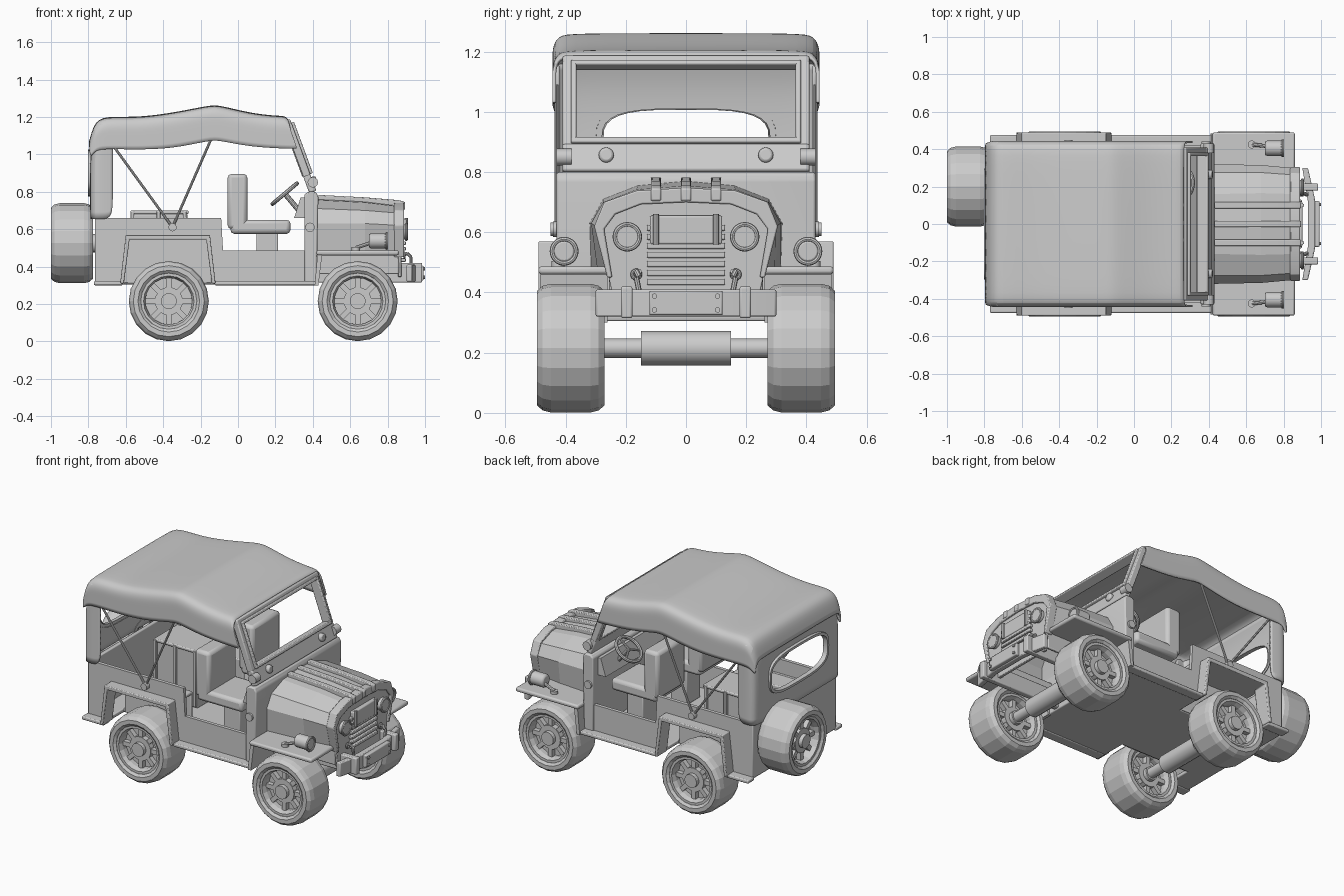
import bpy, bmesh, math
from mathutils import Matrix, Vector

if "Cube" in bpy.data.objects:
    bpy.data.objects.remove(bpy.data.objects["Cube"])

def finish(bm, name, M=None, bevel=0):
    bmesh.ops.recalc_face_normals(bm, faces=bm.faces)
    me = bpy.data.meshes.new(name)
    bm.to_mesh(me)
    bm.free()
    ob = bpy.data.objects.new(name, me)
    bpy.context.collection.objects.link(ob)
    if M is not None:
        ob.matrix_world = M
    if bevel:
        b = ob.modifiers.new("bevel", "BEVEL")
        b.width, b.segments = bevel, 2
    return ob

def prism(name, pts, axis, a, b, bevel=0, M=None):
    """Extrude a 2D outline along an axis (y: x,z / x: y,z / z: x,y)."""
    at = {'x': lambda p, d: (d, p[0], p[1]), 'y': lambda p, d: (p[0], d, p[1]),
          'z': lambda p, d: (p[0], p[1], d)}[axis]
    bm = bmesh.new()
    r0, r1 = ([bm.verts.new(at(p, d)) for p in pts] for d in (a, b))
    bm.faces.new(r0)
    bm.faces.new(r1)
    for i in range(len(pts)):
        j = (i + 1) % len(pts)
        bm.faces.new((r0[i], r0[j], r1[j], r1[i]))
    return finish(bm, name, M, bevel)

def box(name, x0, x1, y0, y1, z0, z1, bevel=0.006, M=None):
    return prism(name, [(x0, y0), (x1, y0), (x1, y1), (x0, y1)], 'z', z0, z1, bevel, M)

def rod(name, p0, p1, r, n=16, bevel=0):
    p0, p1 = Vector(p0), Vector(p1)
    d = p1 - p0
    bm = bmesh.new()
    bmesh.ops.create_cone(bm, cap_ends=True, segments=n, radius1=r, radius2=r, depth=d.length)
    M = Matrix.Translation((p0 + p1) / 2) @ d.to_track_quat('Z', 'Y').to_matrix().to_4x4()
    return finish(bm, name, M, bevel)

def lathe(bm, prof, n):
    """Spin a closed (radius, height) profile about z."""
    rings = [[bm.verts.new((r * math.cos(t), r * math.sin(t), h)) for r, h in prof]
             for t in (2 * math.pi * i / n for i in range(n))]
    for i in range(n):
        for k in range(len(prof)):
            l = (k + 1) % len(prof)
            a, b = rings[i], rings[(i + 1) % n]
            bm.faces.new((a[k], b[k], b[l], a[l]))

def loft(name, rows, cap=False):
    bm = bmesh.new()
    vs = [[bm.verts.new(p) for p in r] for r in rows]
    for a, b in zip(vs, vs[1:]):
        for k in range(len(a) - 1):
            bm.faces.new((a[k], a[k + 1], b[k + 1], b[k]))
    if cap:
        bm.faces.new(vs[0])
        bm.faces.new(vs[-1])
    return finish(bm, name)

def both(half):
    """Mirror a half outline (y >= 0, last point on y = 0) to a whole one."""
    return half + [(-y, z) for y, z in reversed(half[:-1])]

def ring(name, M, R, r, n=28):
    bm = bmesh.new()
    lathe(bm, [(R + r * math.cos(a), r * math.sin(a)) for a in (math.tau * k / 8 for k in range(8))], n)
    return finish(bm, name, M)

# wheels: tyre, rim ring, disc, spokes and hub in one mesh
def wheel(name, M):
    bm = bmesh.new()
    side = [(.214, .065), (.207, .093), (.19, .112), (.165, .112), (.15, .1), (.148, .08)]
    lathe(bm, side + [(r, -h) for r, h in reversed(side)], 20)
    lip = [(.15, .098), (.135, .098), (.125, .07), (.125, .03)]
    lathe(bm, lip + [(r, -h) for r, h in reversed(lip)], 20)
    for r, d in ((.13, .08), (.075, .15), (.042, .2)):
        bmesh.ops.create_cone(bm, cap_ends=True, segments=20, radius1=r, radius2=r, depth=d)
    for i in range(8):
        bmesh.ops.create_cube(bm, size=1, matrix=Matrix.Rotation(i * math.pi / 4, 4, 'Z')
                              @ Matrix.Translation((.1, 0, 0)) @ Matrix.Diagonal((.065, .028, .14, 1)))
    finish(bm, name, M)

for x, n in ((-.37, "rear"), (.64, "front")):
    for s in (-1, 1):
        wheel(n + "_wheel", Matrix.Translation((x, s * .383, .215)) @ Matrix.Rotation(-s * math.pi / 2, 4, 'X'))
    rod(n + "_axle", (x, -.3, .215), (x, .3, .215), .032)
    rod(n + "_axle_housing", (x, -.15, .215), (x, .15, .215), .057)
wheel("spare_wheel", Matrix.Translation((-.888, .2, .525)) @ Matrix.Rotation(-math.pi / 2, 4, 'Y'))
rod("spare_mount", (-.85, .2, .525), (-.75, .2, .525), .05)

# tub: floor, tail, cowl, dashboard
box("floor", -.76, .42, -.26, .26, .305, .33)
box("tail_floor", -.76, -.62, -.42, .42, .305, .33)
box("front_floor", -.13, .42, -.42, .42, .305, .33)
box("tail_panel", -.765, -.74, -.42, .42, .31, .66)
prism("cowl", [(.355, .305), (.355, .785), (.375, .8), (.415, .8), (.43, .775), (.42, .305)], 'y', -.43, .43, .008)
prism("dashboard", [(.3, .66), (.36, .66), (.36, .77), (.335, .77)], 'y', -.38, .38)

for s in (-1, 1):
    # tub sides, arches and running boards
    prism("tub_side", [(-.76, .31), (-.76, .66), (-.09, .66), (-.08, .485), (.36, .485), (.36, .31),
                       (-.13, .31), (-.16, .56), (-.59, .56), (-.62, .31)], 'y', s * .398, s * .42)
    prism("rear_fender", [(-.63, .31), (-.6, .57), (-.15, .57), (-.12, .31), (-.14, .31),
                          (-.17, .545), (-.58, .545), (-.61, .31)], 'y', s * .39, s * .49, .005)
    box("wheel_well_wall", -.61, -.14, s * .255, s * .27, .31, .56)
    box("wheel_well_top", -.61, -.14, s * .255, s * .41, .545, .565)
    box("running_board", -.125, .42, s * .41, s * .475, .3, .322)
    box("tail_step", -.77, -.615, s * .41, s * .475, .3, .322)
    # front fenders
    box("front_fender", .42, .86, s * .24, s * .49, .46, .487, .01)
    prism("fender_apron", [(.425, .465), (.41, .3), (.43, .3), (.45, .465)], 'y', s * .26, s * .485)
    box("inner_fender", .42, .86, s * .235, s * .255, .36, .5)
    box("frame_rail", .4, .985, s * .178, s * .216, .315, .42)
    # fender lamps
    rod("fender_lamp", (.70, s * .405, .537), (.8, s * .405, .537), .041, bevel=.012)
    ring("fender_lamp_rim", Matrix.Translation((.795, s * .405, .537)) @ Matrix.Rotation(math.pi / 2, 4, 'Y'), .04, .008)
    rod("lamp_stalk", (.63, s * .425, .5), (.72, s * .415, .53), .01, 8)
    rod("lamp_foot", (.63, s * .425, .48), (.63, s * .425, .505), .022, 12)
    # headlights
    rod("headlight", (.87, s * .195, .585), (.905, s * .195, .585), .04, 20, .006)
    ring("headlight_rim", Matrix.Translation((.9, s * .195, .585)) @ Matrix.Rotation(math.pi / 2, 4, 'Y'), .041, .008)
    # tow hooks
    hook = [(.88, .46), (.905, .47), (.925, .45), (.925, .4)]
    for a, b in zip(hook, hook[1:]):
        rod("tow_hook", (a[0], s * .165, a[1]), (b[0], s * .155, b[1]), .009, 8)
    ring("hook_eye", Matrix.Translation((.89, s * .165, .46)) @ Matrix.Rotation(math.pi / 2, 4, 'Y'), .014, .006, 14)
    # canopy stays
    for e in ((-.67, 1.05), (-.14, 1.09)):
        rod("canopy_stay", (-.35, s * .43, .61), (e[0], s * .43, e[1]), .007, 8)
    rod("stay_pivot", (-.35, s * .41, .61), (-.35, s * .45, .61), .022, 12)
    rod("windscreen_hinge", (.4, s * .38, .85), (.4, s * .43, .85), .028, 12)
    rod("cowl_hinge", (.385, s * .42, .61), (.385, s * .442, .61), .025, 12)
    # front seats
    box("seat_cushion", -.04, .28, s * .08, s * .36, .575, .65, .02)
    box("seat_back", -.055, .05, s * .08, s * .36, .6, .895, .02)
    box("seat_pedestal", .1, .215, s * .15, s * .29, .33, .58)

# bonnet and ribs
back = both([(.315, .48), (.32, .63), (.275, .71), (.16, .755), (0, .77)])
mid = both([(.295, .48), (.315, .63), (.275, .70), (.165, .742), (0, .755)])
nose = both([(.265, .48), (.298, .62), (.262, .685), (.16, .72), (0, .732)])
loft("bonnet", [[(x, y, z) for y, z in sec] for x, sec in ((.425, back), (.68, mid), (.865, nose))], True)
for y in (-.1, 0, .1):
    prism("bonnet_rib", [(.43, .74), (.43, .783), (.68, .77), (.86, .755), (.893, .745), (.893, .705), (.86, .7)],
          'y', y - .017, y + .017, .005)

# grille panel, nose lip and grille
prism("grille_panel", both([(.24, .345), (.25, .42), (.295, .62), (.262, .69), (.16, .725), (0, .735)]), 'x', .855, .875, .004)
outer = both([(.262, .45), (.305, .62), (.272, .70), (.165, .738), (0, .748)])
inner = both([(.245, .45), (.272, .61), (.235, .66), (.15, .693), (0, .7)])
prism("nose_lip", outer + inner[::-1], 'x', .835, .888, .005)
for i in range(7):
    box("grille_slat", .87, .897, -.13, .13, .425 + i * .03, .445 + i * .03, .004)
box("grille_cover", .87, .9, -.12, .12, .56, .655)
for y in (-.1, .1):
    rod("grille_bar", (.9, y, .56), (.9, y, .66), .01, 8)

# bumper with centre plate
prism("bumper", [(.93, -.3), (.968, -.13), (.968, .13), (.93, .3), (.9, .3), (.93, .12), (.93, -.12), (.9, -.3)],
      'z', .32, .41, .006)
box("bumper_plate", .96, .992, -.122, .122, .325, .405)
for y in (-.105, .105):
    for z in (.342, .388):
        rod("plate_bolt", (.98, y, z), (1.0, y, z), .009, 10)

# windscreen frame, built upright then tilted back
T = Matrix.Translation((.405, 0, .8)) @ Matrix.Rotation(math.radians(-20.2), 4, 'Y')
box("windscreen_base", -.025, .015, -.41, .41, 0, .1, .008, T)
box("windscreen_top", -.025, .015, -.41, .41, .375, .41, .008, T)
box("window_trim_low", -.03, .03, -.382, .382, .095, .115, .005, T)
box("window_trim_top", -.03, .03, -.382, .382, .37, .388, .005, T)
for s in (-1, 1):
    box("windscreen_post", -.025, .015, s * .372, s * .41, .09, .39, .006, T)
    box("window_trim_side", -.03, .03, s * .364, s * .382, .1, .385, .005, T)
    rod("windscreen_knob", (.38, s * .265, .853), (.42, s * .265, .858), .025, 16, .008)

# soft roof
roof = [(-.79, 1.07, .98), (-.765, 1.16, 1.02), (-.72, 1.2, 1.03), (-.55, 1.19, 1.025), (-.35, 1.215, 1.03),
        (-.15, 1.257, 1.075), (-.1, 1.257, 1.075), (.06, 1.215, 1.04), (.2, 1.2, 1.03), (.25, 1.2, 1.03), (.262, 1.185, 1.03)]
rows = []
for x, t, k in roof:
    w = .425 if x < -.78 else .438
    lean = .36 if x > .15 else 0
    sec = both([(w, k), (w, (k + t) / 2), (w, t - .045), (w - .015, t - .008), (w - .06, t), (0, t)])
    rows.append([(x + lean * (t - z), y, z) for y, z in sec])
canopy = loft("canopy_roof", rows)

# canopy tail curtain with window
rows = []
for z, x in ((.655, -.783), (.8, -.786), (.95, -.786), (1.08, -.775), (1.16, -.75)):
    half = [(-.67, .425), (-.73, .432), (x + .02, .43), (x, .405), (x, .3), (x, 0)]
    rows.append([(a, b, z) for a, b in half] + [(a, -b, z) for a, b in half[-2::-1]])
curtain = loft("canopy_tail", rows)
for ob in (canopy, curtain):
    sub = ob.modifiers.new("subdivide", "SUBSURF")
    sub.levels = sub.render_levels = 2
    so = ob.modifiers.new("thickness", "SOLIDIFY")
    so.thickness, so.offset = .012, 0

def oval(w, h, n=32):
    f = lambda v: math.copysign(abs(v) ** .6, v)
    return [(w * f(math.cos(math.tau * i / n)), .9 + h * f(math.sin(math.tau * i / n))) for i in range(n)]
cutter = prism("window_cutter", oval(.28, .11), 'x', -.9, -.7)
cutter.hide_render = True
cutter.hide_set(True)
cut = curtain.modifiers.new("window", "BOOLEAN")
cut.operation, cut.object, cut.solver = 'DIFFERENCE', cutter, 'EXACT'
loft("tail_window_frame", [[(x, y, z) for y, z in o + o[:1]] for x, o in
     ((-.775, oval(.275, .107)), (-.802, oval(.28, .11)), (-.802, oval(.297, .125)), (-.775, oval(.3, .128)))])

# steering wheel
S = Matrix.Translation((.25, .22, .79)) @ Matrix.Rotation(math.radians(-40), 4, 'Y')
ring("steering_wheel", S, .085, .011)
for i in range(3):
    rod("steering_spoke", S.translation, S @ Vector((.085 * math.cos(i * 2.094), .085 * math.sin(i * 2.094), 0)), .007, 8)
rod("steering_column", S.translation, S @ Vector((0, 0, -.12)), .014, 10)

# cargo crate in the rear
box("crate", -.57, -.27, -.02, .2, .33, .68, .006)
box("crate_lid", -.575, -.265, -.03, .21, .68, .7)
for x in (-.565, -.425, -.285):
    box("crate_strap", x - .01, x + .01, -.035, .215, .34, .695, .003)

# smooth the round parts, leave the tyres and bonnet faceted
for ob in bpy.context.collection.objects:
    if ob.type == 'MESH' and not ob.hide_render:
        ob.select_set("wheel." not in ob.name and not ob.name.endswith(("_wheel", "bonnet")))
bpy.context.view_layer.objects.active = canopy
bpy.ops.object.shade_smooth_by_angle(angle=math.radians(35))
